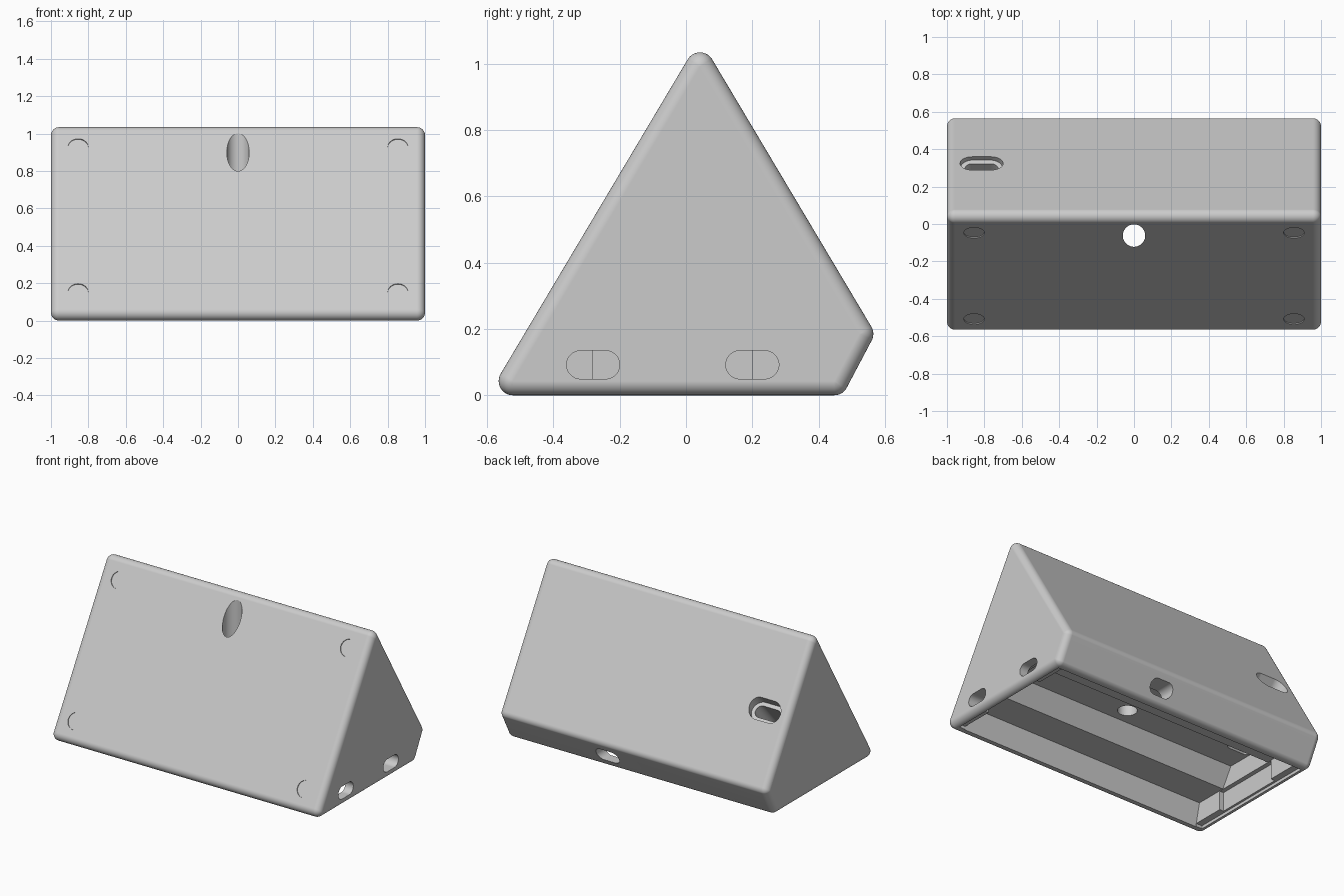
import bpy, bmesh, math
from mathutils import Vector, Matrix

cube = bpy.data.objects.get("Cube")
if cube:
    bpy.data.objects.remove(cube)

grey = bpy.data.materials.new("light_grey")
grey.use_nodes = True
grey.diffuse_color = (0.6, 0.6, 0.6, 1)
grey.node_tree.nodes["Principled BSDF"].inputs["Base Color"].default_value = (0.6, 0.6, 0.6, 1)


def make_object(name, bm):
    bmesh.ops.recalc_face_normals(bm, faces=bm.faces)
    mesh = bpy.data.meshes.new(name)
    bm.to_mesh(mesh)
    bm.free()
    mesh.materials.append(grey)
    obj = bpy.data.objects.new(name, mesh)
    bpy.context.collection.objects.link(obj)
    return obj


def extrude(name, points, offset):
    bm = bmesh.new()
    face = bm.faces.new([bm.verts.new(p) for p in points])
    result = bmesh.ops.extrude_face_region(bm, geom=[face])
    verts = [v for v in result["geom"] if isinstance(v, bmesh.types.BMVert)]
    bmesh.ops.translate(bm, verts=verts, vec=offset)
    return make_object(name, bm)


def prism(name, profile, half):
    return extrude(name, [(-half, y, z) for y, z in profile], (2 * half, 0, 0))


def slot(name, centre, axis, along, length, height, inward, outward=0.1):
    """Rounded slot cutter; equal length and height gives a round hole."""
    axis, along = Vector(axis).normalized(), Vector(along)
    across = axis.cross(along)
    r, n = height / 2, 24
    pts = []
    for side in (1, -1):
        for i in range(n + 1):
            if length == height and i == n:
                continue
            a = math.pi * (i / n - 0.5)
            u = side * (length / 2 - r + r * math.cos(a))
            pts.append(Vector(centre) + along * u + across * side * r * math.sin(a)
                       + axis * outward)
    return extrude(name, pts, -axis * (inward + outward))


# Solid wedge body, rounded on every edge
R = 0.043
corners = [(-0.522, R), (0.042, 1.034 - R), (0.522, 0.185), (0.447, R)]
bm = bmesh.new()
for x in (-1 + R, 1 - R):
    for y, z in corners:
        place = Matrix.Translation((x, y, z)) @ Matrix.Rotation(math.pi / 2, 4, "Y")
        bmesh.ops.create_uvsphere(bm, u_segments=32, v_segments=16, radius=R, matrix=place)
hull = bmesh.ops.convex_hull(bm, input=bm.verts)
spare = [g for g in hull["geom_interior"] + hull["geom_unused"]
         if isinstance(g, bmesh.types.BMVert) and g.is_valid]
bmesh.ops.delete(bm, geom=list(set(spare)), context="VERTS")
bmesh.ops.dissolve_limit(bm, angle_limit=math.radians(0.5), verts=bm.verts, edges=bm.edges)
body = make_object("wedge_body", bm)

# Underside: lid recess, stepped cavity and room between the end posts
cutters = [
    prism("lid_recess", [(-0.5, -0.1), (-0.5, 0.02), (0.43, 0.02), (0.43, -0.1)], 0.955),
    prism("cavity", [(-0.53, -0.11), (-0.47, 0.15), (-0.25, 0.15), (-0.175, 0.275),
                     (0.095, 0.275), (0.17, 0.15), (0.42, 0.15), (0.42, -0.11)], 0.91),
    prism("end_gap", [(-0.28, -0.12), (-0.28, 0.148), (0.2, 0.148), (0.2, -0.12)], 0.94),
]

# Vertical round shaft
cutters.append(slot("shaft", (0, -0.062, 0.9), (0, 0, 1), (1, 0, 0), 0.12, 0.12, 0.7, 0.3))

# Cable openings in one end and in the low back face
for y in (-0.28, 0.2):
    cutters.append(slot("end_slot", (1, y, 0.092), (1, 0, 0), (0, 1, 0), 0.16, 0.085, 0.15))
cutters.append(slot("low_slot", (0.22, 0.52, 0.09), (0, 1, 0), (1, 0, 0), 0.17, 0.09, 0.19))

# Slanted, stepped port in the upper back face
lean = Vector((0, 0.66, 0.75)).normalized()
port = Vector((-0.815, 0.325, 0.602))
cutters.append(slot("port_recess", port, lean, (1, 0, 0), 0.23, 0.132, 0.05))
cutters.append(slot("port_shaft", port, lean, (1, 0, 0), 0.18, 0.08, 0.47))

# Shallow round marks near the front corners
edge = Vector(corners[1]) - Vector(corners[0])
front = Vector((0, -edge.y, edge.x)).normalized()
for z in (0.15, 0.925):
    t = (z - front.z * R - corners[0][1]) / edge.y
    y = corners[0][0] + edge.x * t + front.y * R
    for x in (-0.855, 0.855):
        cutters.append(slot("round_mark", (x, y, z), front, (1, 0, 0), 0.11, 0.11, 0.006, 0.03))

# Carve the body, then drop the cutters
bpy.context.view_layer.objects.active = body
for cutter in cutters:
    cutter.hide_render = True
    mod = body.modifiers.new("cut", "BOOLEAN")
    mod.operation, mod.solver, mod.object = "DIFFERENCE", "EXACT", cutter
    bpy.ops.object.modifier_apply(modifier=mod.name)
    bpy.data.objects.remove(cutter)

# Smooth the rounded edges while the large faces stay flat
bpy.ops.object.select_all(action="DESELECT")
body.select_set(True)
bpy.ops.object.shade_smooth_by_angle(angle=math.radians(25))
flat = body.modifiers.new("flat_faces", "WEIGHTED_NORMAL")
flat.keep_sharp = True
